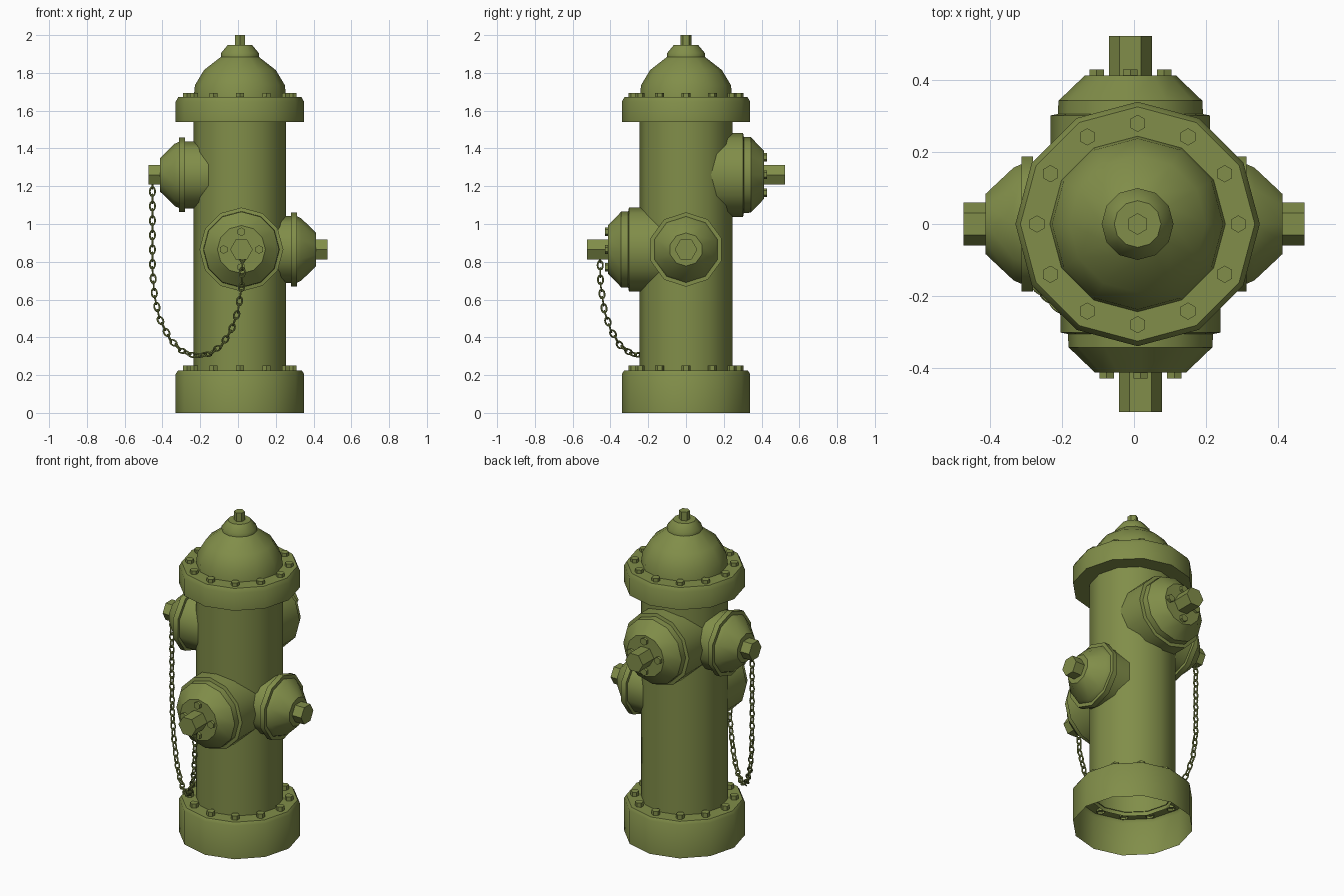
import bpy, bmesh, math
from mathutils import Vector, Matrix

if "Cube" in bpy.data.objects:
    bpy.data.objects.remove(bpy.data.objects["Cube"])

OLIVE = (0.22, 0.27, 0.067, 1)
paint = bpy.data.materials.new("olive_paint")
paint.use_nodes = True
paint.diffuse_color = OLIVE
paint.node_tree.nodes["Principled BSDF"].inputs["Base Color"].default_value = OLIVE


def finish(name, bm):
    bmesh.ops.recalc_face_normals(bm, faces=bm.faces)
    mesh = bpy.data.meshes.new(name)
    bm.to_mesh(mesh)
    bm.free()
    mesh.materials.append(paint)
    mesh.shade_smooth()
    mesh.set_sharp_from_angle(angle=math.radians(40))
    obj = bpy.data.objects.new(name, mesh)
    bpy.context.collection.objects.link(obj)
    return obj


def lathe(bm, profile, sides, place=Matrix(), turn=0.0, cap=False):
    """Revolve (radius, height) points about the local z axis."""
    rings = []
    for r, h in profile:
        angles = [turn + math.tau * i / sides for i in range(sides)]
        rings.append([bm.verts.new(place @ Vector((r * math.cos(a), r * math.sin(a), h)))
                      for a in angles])
    for low, high in zip(rings, rings[1:]):
        for i in range(sides):
            j = (i + 1) % sides
            bm.faces.new((low[i], low[j], high[j], high[i]))
    if cap:
        bm.faces.new(rings[-1])


def part(name, profile, sides, **options):
    bm = bmesh.new()
    lathe(bm, profile, sides, **options)
    return finish(name, bm)


def bolt_ring(name, count, radius, bottom, top, size, place):
    bm = bmesh.new()
    for i in range(count):
        a = math.tau * i / count
        spot = place @ Matrix.Translation((radius * math.cos(a), radius * math.sin(a), 0))
        lathe(bm, [(size, bottom), (size, top)], 6, spot, math.pi / 6, True)
    finish(name, bm)


# Upright body, all turned about one axis
AXIS = Matrix.Translation((0.01, 0, 0))
part("base_ring", [(0.34, 0), (0.34, 0.206), (0.328, 0.224), (0.24, 0.224)], 12, place=AXIS)
part("barrel", [(0.245, 0.2), (0.245, 1.56)], 12, place=AXIS)
part("top_flange", [(0.24, 1.54), (0.34, 1.54), (0.34, 1.647), (0.326, 1.672), (0.235, 1.672)],
     12, place=AXIS)
part("dome", [(0.245, 1.665), (0.238, 1.735), (0.19, 1.815), (0.1, 1.885)], 12, place=AXIS)
part("dome_cap", [(0.1, 1.88), (0.1, 1.905), (0.065, 1.947)], 12, place=AXIS, cap=True)
part("top_nut", [(0.03, 1.93), (0.03, 2.0)], 6, place=AXIS, turn=math.pi / 6, cap=True)
bolt_ring("base_bolts", 12, 0.28, 0.21, 0.25, 0.024, AXIS)
bolt_ring("flange_bolts", 12, 0.28, 1.66, 1.693, 0.024, AXIS)


def facing(direction, origin):
    """Local z along the outlet, local x level with the ground."""
    z = Vector(direction)
    x = Vector((0, 0, 1)).cross(z)
    turn = Matrix((x, z.cross(x), z)).transposed().to_4x4()
    return Matrix.Translation(origin) @ turn


# Large bolted outlets, front and back
for side, direction, x, z in (("front", (0, -1, 0), 0.018, 0.865),
                              ("back", (0, 1, 0), -0.01, 1.26)):
    place = facing(direction, (x, 0, z))
    part(side + "_outlet", [(0.222, 0.09), (0.222, 0.302), (0.202, 0.306), (0.2, 0.343),
                            (0.127, 0.413)], 12, place=place, cap=True)
    part(side + "_nut", [(0.06, 0.4), (0.06, 0.523)], 6, place=place, cap=True)
    bolt_ring(side + "_outlet_bolts", 4, 0.094, 0.4, 0.43, 0.023, place)

# Smaller outlets, left and right
for side, direction, z in (("left", (1, 0, 0), 0.865), ("right", (-1, 0, 0), 1.26)):
    place = facing(direction, (0, 0, z))
    part(side + "_outlet", [(0.178, 0.1), (0.178, 0.281), (0.197, 0.281), (0.197, 0.313),
                            (0.175, 0.313), (0.165, 0.335), (0.088, 0.413)],
         10, place=place, turn=math.pi / 10, cap=True)
    part(side + "_nut", [(0.06, 0.4), (0.06, 0.475)], 6, place=place, cap=True)

# Chain hanging from the right nut to the front nut
HANG = [(-0.453, 1.21), (-0.453, 0.76), (-0.442, 0.62), (-0.416, 0.5), (-0.36, 0.39),
        (-0.3, 0.33), (-0.23, 0.302), (-0.15, 0.312), (-0.085, 0.36), (-0.035, 0.44),
        (0.0, 0.54), (0.021, 0.68), (0.024, 0.82)]
path = [Vector((x, -0.954 * (x + 0.453), z)) for x, z in HANG]
ACROSS = Vector((0.954, 1, 0)).normalized()


def along(distance):
    for a, b in zip(path, path[1:]):
        step = (b - a).length
        if distance <= step:
            return a.lerp(b, distance / step), (b - a).normalized()
        distance -= step
    return path[-1], (path[-1] - path[-2]).normalized()


def link(bm, centre, forward, side, long=0.024, wide=0.014, wire=0.0048):
    up = forward.cross(side)
    rings = []
    for i in range(12):
        a = math.tau * i / 12
        core = centre + forward * long * math.cos(a) + side * wide * math.sin(a)
        out = (forward * wide * math.cos(a) + side * long * math.sin(a)).normalized()
        rings.append([bm.verts.new(core + wire * (out * math.cos(b) + up * math.sin(b)))
                      for b in (math.tau * k / 6 for k in range(6))])
    for i in range(12):
        near, far = rings[i], rings[(i + 1) % 12]
        for k in range(6):
            m = (k + 1) % 6
            bm.faces.new((near[k], near[m], far[m], far[k]))


total = sum((b - a).length for a, b in zip(path, path[1:]))
count = round(total / 0.038)
chain = bmesh.new()
for n in range(count + 1):
    centre, forward = along(total * n / count)
    flat = forward.cross(ACROSS)
    tilt = 1 if n % 2 else -1
    link(chain, centre, forward, (ACROSS + tilt * flat).normalized())
finish("chain", chain)
